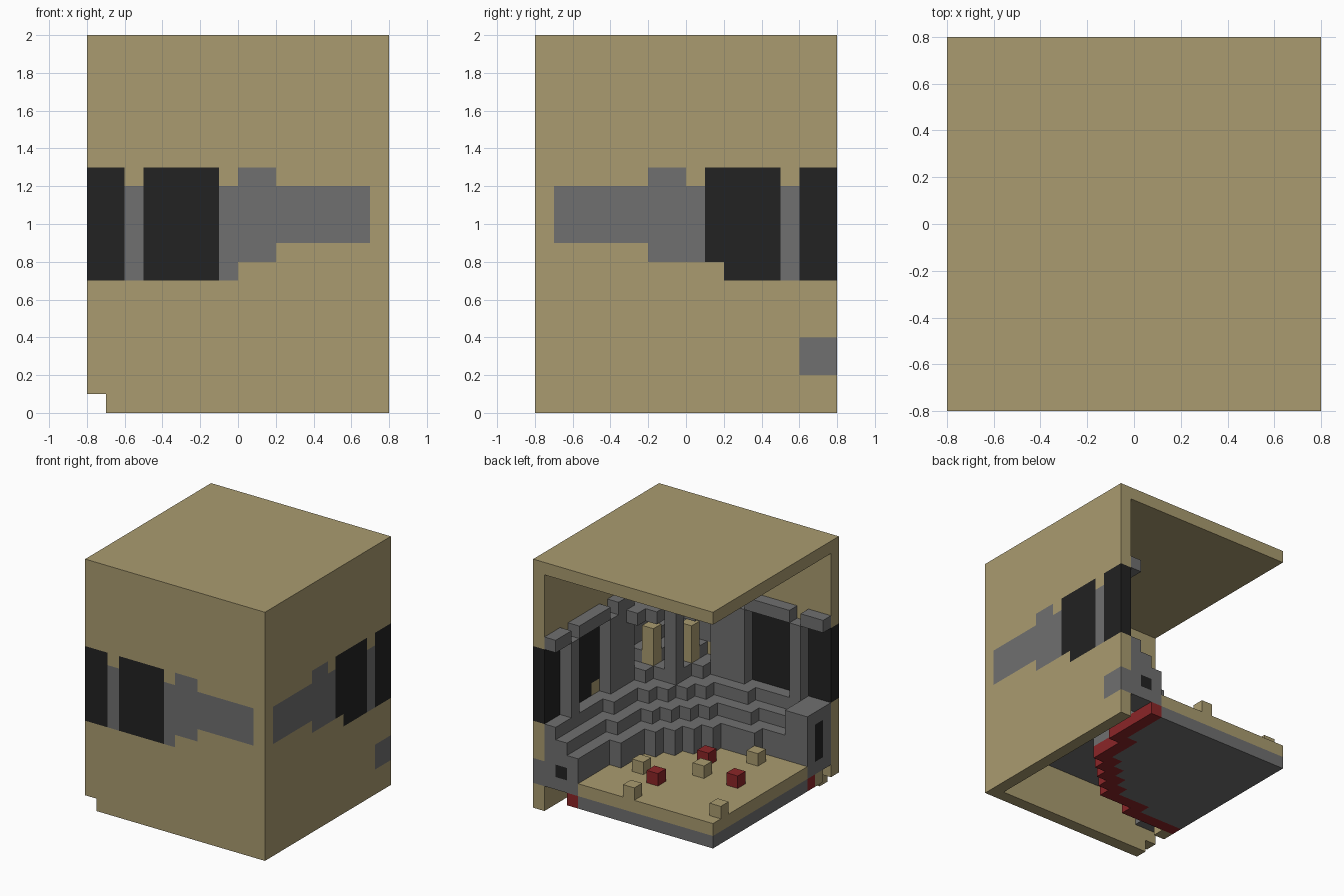
import bpy, bmesh
from math import hypot
from mathutils import Vector

if "Cube" in bpy.data.objects:
    bpy.data.objects.remove(bpy.data.objects["Cube"])

N, TOP, S = 16, 20, 0.1   # cells per side, cells high, cell size


def material(name, colour):
    m = bpy.data.materials.new(name)
    m.use_nodes = True
    m.diffuse_color = (*colour, 1)
    m.node_tree.nodes["Principled BSDF"].inputs["Base Color"].default_value = (*colour, 1)
    return m


SAND = material("sand", (0.40, 0.33, 0.16))
GREY = material("concrete grey", (0.162, 0.162, 0.162))
BLACK = material("black", (0.016, 0.016, 0.016))
RED = material("red", (0.26, 0.019, 0.021))

cells = {}    # (cell from left wall, cell from front wall, layer) -> part
colours = {}  # part -> material


def fill(part, mat, us, vs, ws):
    """Fill a block of cells; each range is (start, end). Later parts replace earlier ones."""
    colours[part] = mat
    for u in range(*us):
        for v in range(*vs):
            for w in range(*ws):
                cells[u, v, w] = part


def fill_both(part, mat, us, vs, ws):
    """Fill a block and its mirror across the corner diagonal."""
    fill(part, mat, us, vs, ws)
    fill(part, mat, vs, us, ws)


def outside(u, v, k):
    """Is a cell outside the rounded edge of tier k?"""
    radius, centre = 11, 15 - k
    a, b = max(centre - u - 0.5, 0), max(centre - v - 0.5, 0)
    return hypot(a, b) > radius


# Enclosing shell: two walls and a roof
fill("roof", SAND, (0, N), (0, N), (TOP - 1, TOP))
fill_both("walls", SAND, (0, 1), (0, N), (0, TOP - 1))
del cells[N - 1, 0, 0]

# Pitch, its base with a red border, and the stepped seating
for u in range(1, N):
    for v in range(1, N):
        here = (u, u + 1), (v, v + 1)
        tier = -1
        while outside(u, v, tier + 1):
            tier += 1
        if tier < 0:
            fill("pitch_base", GREY, *here, (1, 2))
            fill("pitch", SAND, *here, (2, 3))
        else:
            fill("seating_tiers", GREY, *here, (2 if tier == 0 else 4, 5 + tier))
            near = [(u + 1, v), (u, v + 1), (u + 1, v + 1)]
            if any(not outside(a, b, 0) for a, b in near):
                fill("pitch_border", RED, *here, (1, 2))

# Outer wall bands
for vs, ws in [((1, 6), (9, 12)), ((6, 8), (8, 13)), ((8, 9), (8, 12)), ((13, 14), (7, 12))]:
    fill_both("wall_band", GREY, (0, 1), vs, ws)
fill("wall_band", GREY, (8, 9), (0, 1), (7, 8))
for vs in [(9, 13), (14, 16)]:
    fill_both("dark_panels", BLACK, (0, 1), vs, (7, 13))
fill("wall_band", GREY, (0, 1), (9, 10), (7, 8))
cells[0, 9, 7] = "walls"

# Columns and the notched rim above them
for v in (6, 7, 8, 13):
    fill_both("columns", GREY, (1, 2), (v, v + 1), (7, 13))
for v in range(2, N):
    w = 12 if v < 6 or v in (8, 13) else 13
    fill_both("rim", GREY, (1, 2), (v, v + 1), (w, w + 1))

# Corner canopy on a pillar, with blocks beneath
for u in range(1, 8):
    for v in range(1, 8):
        if 6 <= u + v <= 8:
            fill("canopy", GREY, (u, u + 1), (v, v + 1), (12, 13))
fill("canopy_pillar", GREY, (4, 5), (4, 5), (7, 12))
fill_both("sand_blocks", SAND, (2, 3), (4, 5), (8, 11))

# Entrance block on the right, with a dark doorway
fill("entrance", GREY, (14, 16), (1, 4), (2, 7))
fill("entrance_door", BLACK, (15, 16), (2, 3), (3, 6))
fill("entrance_step", SAND, (15, 16), (2, 3), (1, 2))

# Side tunnel on the left, with a small opening
fill("side_tunnel", GREY, (0, 3), (14, 16), (2, 4))
fill("tunnel_opening", BLACK, (2, 3), (15, 16), (3, 4))

# Figures on the pitch
for u, v in [(9, 7), (8, 12), (13, 9)]:
    fill("red_figures", RED, (u, u + 1), (v, v + 1), (3, 4))
for u, v in [(6, 11), (10, 9), (12, 5), (8, 15), (15, 14)]:
    fill("sand_figures", SAND, (u, u + 1), (v, v + 1), (3, 4))


def build(part):
    """Make one mesh from the exposed sides of a part's cells."""
    bm = bmesh.new()
    for cell, owner in cells.items():
        if owner != part:
            continue
        for axis in range(3):
            for side in (0, 1):
                step = list(cell)
                step[axis] += 2 * side - 1
                if tuple(step) in cells:
                    continue
                b, c = (axis + 1) % 3, (axis + 2) % 3
                corners = []
                for i, j in [(0, 0), (1, 0), (1, 1), (0, 1)]:
                    p = Vector(cell)
                    p[axis] += side
                    p[b] += i
                    p[c] += j
                    corners.append(bm.verts.new(((N / 2 - p.x) * S, (p.y - N / 2) * S, p.z * S)))
                # x is mirrored from the cell grid, so winding flips
                bm.faces.new(corners[::-1] if side else corners).normal_flip()
                if side:
                    bm.faces.ensure_lookup_table()
    bmesh.ops.remove_doubles(bm, verts=bm.verts, dist=S / 100)
    # Make every face point away from its cell
    bm.normal_update()
    for f in bm.faces:
        q = f.calc_center_median() - f.normal * S / 2
        key = (int(N / 2 - q.x / S), int(q.y / S + N / 2), int(q.z / S))
        if cells.get(key) != part:
            f.normal_flip()
    bmesh.ops.dissolve_limit(bm, angle_limit=0.01, verts=bm.verts, edges=bm.edges)
    mesh = bpy.data.meshes.new(part)
    bm.to_mesh(mesh)
    bm.free()
    mesh.materials.append(colours[part])
    bpy.context.collection.objects.link(bpy.data.objects.new(part, mesh))


for part in colours:
    build(part)
